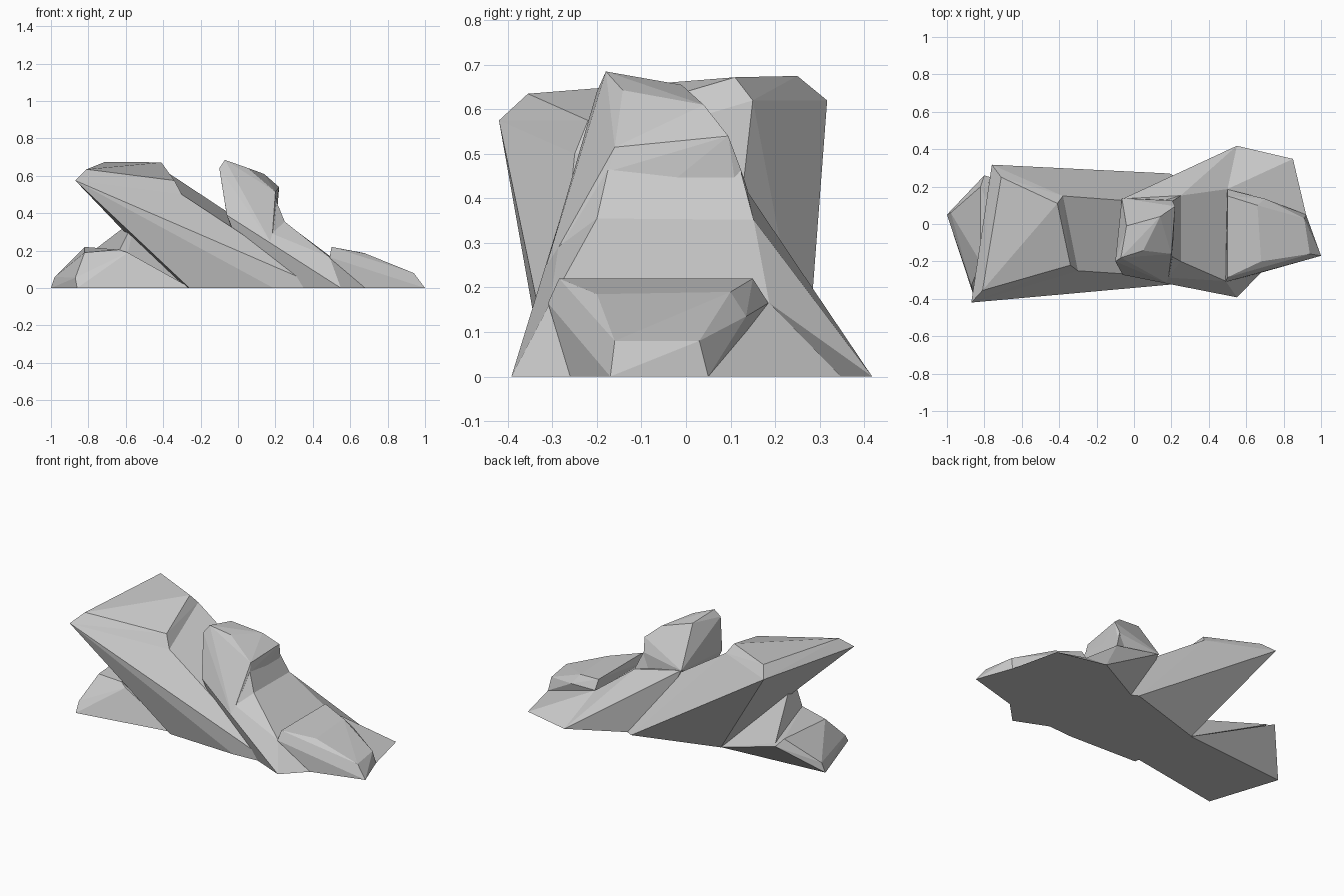
import bpy, bmesh
from math import radians


def rock(name, corners):
    """Flat-faced boulder: the convex hull of a few corner points."""
    bm = bmesh.new()
    for c in corners:
        bm.verts.new(c)
    hull = bmesh.ops.convex_hull(bm, input=bm.verts[:])
    loose = set(hull["geom_interior"]) | set(hull["geom_unused"])
    bmesh.ops.delete(bm, geom=[g for g in loose if isinstance(g, bmesh.types.BMVert)], context='VERTS')
    bmesh.ops.dissolve_limit(bm, angle_limit=radians(3), verts=bm.verts[:], edges=bm.edges[:])
    bmesh.ops.recalc_face_normals(bm, faces=bm.faces[:])
    mesh = bpy.data.meshes.new(name)
    bm.to_mesh(mesh)
    bm.free()
    obj = bpy.data.objects.new(name, mesh)
    bpy.context.collection.objects.link(obj)
    return obj


# Large slab leaning to the left: chamfered head on a slanted trunk
rim = [(-.87, -.42, .575), (-.30, -.25, .50), (-.38, .15, .62), (-.76, .317, .62)]
rock("slab_head", rim + [
    (-.81, -.355, .635), (-.34, -.22, .575), (-.41, .11, .672), (-.71, .25, .675)])
rock("slab_trunk", rim + [
    (-.26, -.30, 0), (.19, -.318, 0), (.46, -.30, 0),
    (.56, .08, 0), (.19, .27, 0), (-.32, .113, 0)])

# Low boulder under the slab's overhang, and the rise joining it to the slab
rock("left_toe", [
    (-.86, -.375, 0), (-.87, -.33, .055), (-1, .05, 0), (-.98, .06, .06),
    (-.80, .26, .19), (-.82, .20, .22), (-.82, -.205, .19), (-.636, -.244, .205),
    (-.59, -.27, .19), (-.25, -.27, 0), (-.32, .11, 0)])
rock("left_rise", [
    (-.55, -.27, .37), (-.78, .23, .195), (-.636, -.244, .20), (-.59, -.25, .18),
    (-.30, -.20, .02), (-.32, .11, 0)])

# Upright spire in the middle, its front face running on into the flank
flank_edge = (.18, -.318, .234)
rock("spire", [
    (-.10, -.20, .64), (-.07, -.18, .685), (.05, -.142, .643), (-.04, -.01, .655),
    (.14, .04, .61), (.22, .095, .54), (.20, -.16, .515), flank_edge,
    (.205, -.175, .46), (.205, .125, .46), (-.06, -.272, .39), (-.065, .138, .42),
    (.20, -.20, .30), (.20, .13, .30), (-.02, -.20, .28)])

# Narrow shoulder between spire and body
rock("spire_shoulder", [
    (.205, -.175, .465), (.205, .122, .465), (.25, -.20, .355), (.25, .152, .352),
    (.10, -.17, .45), (.10, .10, .45), (.10, -.18, .25), (.10, .13, .25), flank_edge])

# Wide body sloping down to the right
rock("sloping_body", [
    (-.06, -.272, .39), (-.06, .135, .42), (.25, -.20, .355), (.25, .152, .352),
    (.49, -.305, .165), (.50, .187, .165), (.55, -.392, 0), (.55, .418, 0),
    (.70, -.20, 0), (.70, .20, 0), (.10, -.20, 0), (.10, .18, 0)])
rock("right_skirt", [
    (.49, -.305, .165), (.50, .187, .165), (.55, -.392, 0), (.55, .418, 0),
    (.85, .348, 0), (.92, .05, 0), (.68, -.26, 0)])

# Raised toe at the right end
rock("right_toe", [
    (1, -.17, 0), (.94, -.16, .08), (.91, .03, .08), (.92, .05, 0),
    (.50, -.285, .22), (.50, .15, .22), (.68, -.20, .185), (.66, .10, .19),
    (.50, .185, .165), (.49, -.31, .165), (.70, .135, .135), (.68, -.26, 0),
    (.49, -.25, 0), (.49, .15, 0)])
